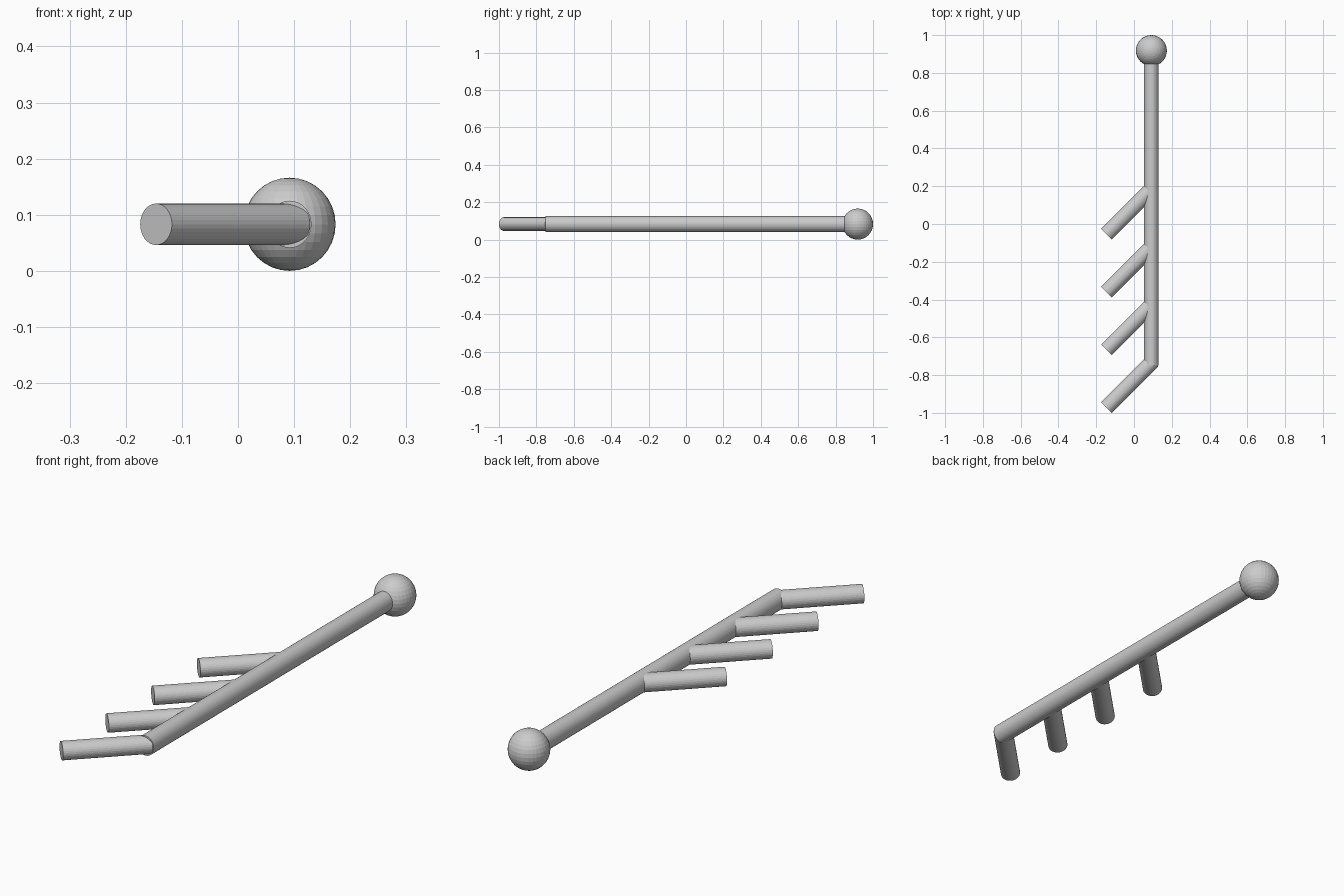
import bpy
from mathutils import Vector

if "Cube" in bpy.data.objects:
    bpy.data.objects.remove(bpy.data.objects["Cube"])

ROD_X, MID_Z = 0.092, 0.083


def rod(name, start, end, half_width, half_height):
    """Horizontal capped rod with a slightly oval section."""
    a, b = Vector(start), Vector(end)
    axis = (b - a).normalized()
    bpy.ops.mesh.primitive_cylinder_add(vertices=32, radius=1, depth=(b - a).length,
                                        location=(a + b) / 2)
    ob = bpy.context.object
    ob.name = name
    # local Y stays vertical, local Z follows the rod
    ob.rotation_euler = axis.to_track_quat('Z', 'Y').to_euler()
    ob.scale = (half_width, half_height, 1)
    return ob


# Long main shaft, running into the ball
rod("main_shaft", (ROD_X, -0.75, MID_Z), (ROD_X, 0.917, MID_Z), 0.039, 0.042)

# Ball at the back end
bpy.ops.mesh.primitive_uv_sphere_add(segments=32, ring_count=16, radius=1,
                                     location=(ROD_X, 0.918, MID_Z))
ball = bpy.context.object
ball.name = "end_ball"
ball.scale = (0.082, 0.082, 0.083)

# Four slanted prongs, evenly spaced
for i in range(4):
    y = -0.972 + i * 0.306
    rod(f"prong_{i + 1}", (-0.146, y, MID_Z), (0.1, y + 0.246, MID_Z), 0.040, 0.037)
